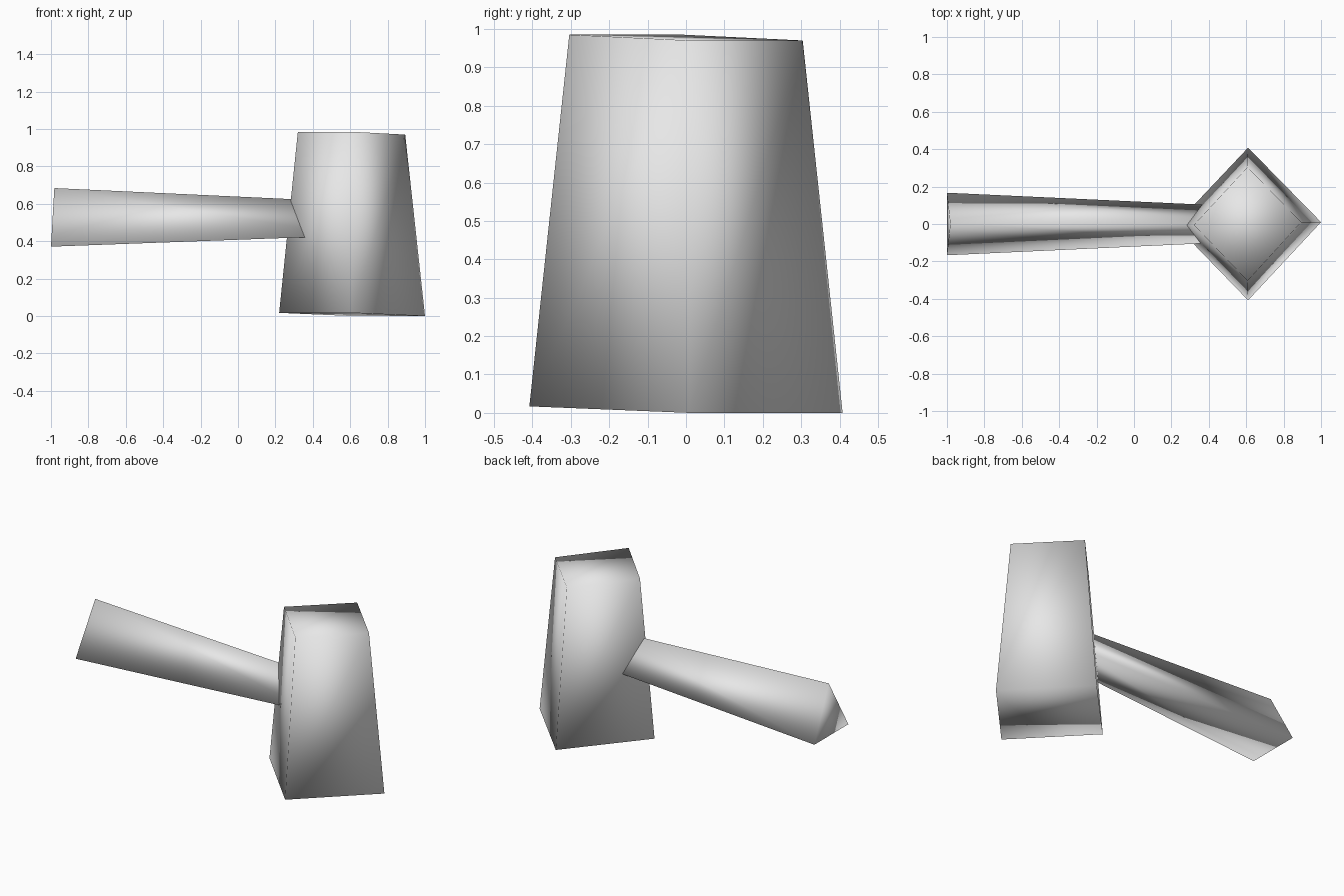
import bpy, bmesh

if "Cube" in bpy.data.objects:
    bpy.data.objects.remove(bpy.data.objects["Cube"])

grey = bpy.data.materials.new("plain_grey")
grey.diffuse_color = (0.8, 0.8, 0.8, 1)
grey.use_nodes = True
grey.node_tree.nodes["Principled BSDF"].inputs["Base Color"].default_value = grey.diffuse_color


def tapered_prism(name, start, end):
    """Closed, fully smooth prism between two matching rings of corners."""
    bm = bmesh.new()
    a = [bm.verts.new(p) for p in start]
    b = [bm.verts.new(p) for p in end]
    n = len(a)
    for i in range(n):
        j = (i + 1) % n
        bm.faces.new((a[i], a[j], b[j], b[i]))
    bm.faces.new(a[::-1])
    bm.faces.new(b)
    bmesh.ops.recalc_face_normals(bm, faces=bm.faces)
    for f in bm.faces:
        f.smooth = True
    mesh = bpy.data.meshes.new(name)
    bm.to_mesh(mesh)
    bm.free()
    mesh.materials.append(grey)
    obj = bpy.data.objects.new(name, mesh)
    bpy.context.collection.objects.link(obj)
    return obj


def diamond(cx, rx, ry, z_low, z_high):
    """Four corners, raised slightly on the left and front."""
    return [(cx + rx, 0.01, z_low), (cx, ry, z_low),
            (cx - rx, -0.005, z_high), (cx, -ry, z_high)]


def triangle(x_low, x_top, half, z_low, z_top):
    """Three corners with the point upwards."""
    return [(x_low, -half, z_low), (x_low, half, z_low), (x_top, 0, z_top)]


# Hammer head: four-sided block, narrower at the top
tapered_prism("head", diamond(0.61, 0.39, 0.408, 0.0, 0.017),
              diamond(0.607, 0.287, 0.304, 0.97, 0.985))

# Handle: three-sided bar, thinner where it enters the head
tapered_prism("handle", triangle(-1.0, -0.982, 0.167, 0.371, 0.684),
              triangle(0.6, 0.61, 0.093, 0.43, 0.61))
